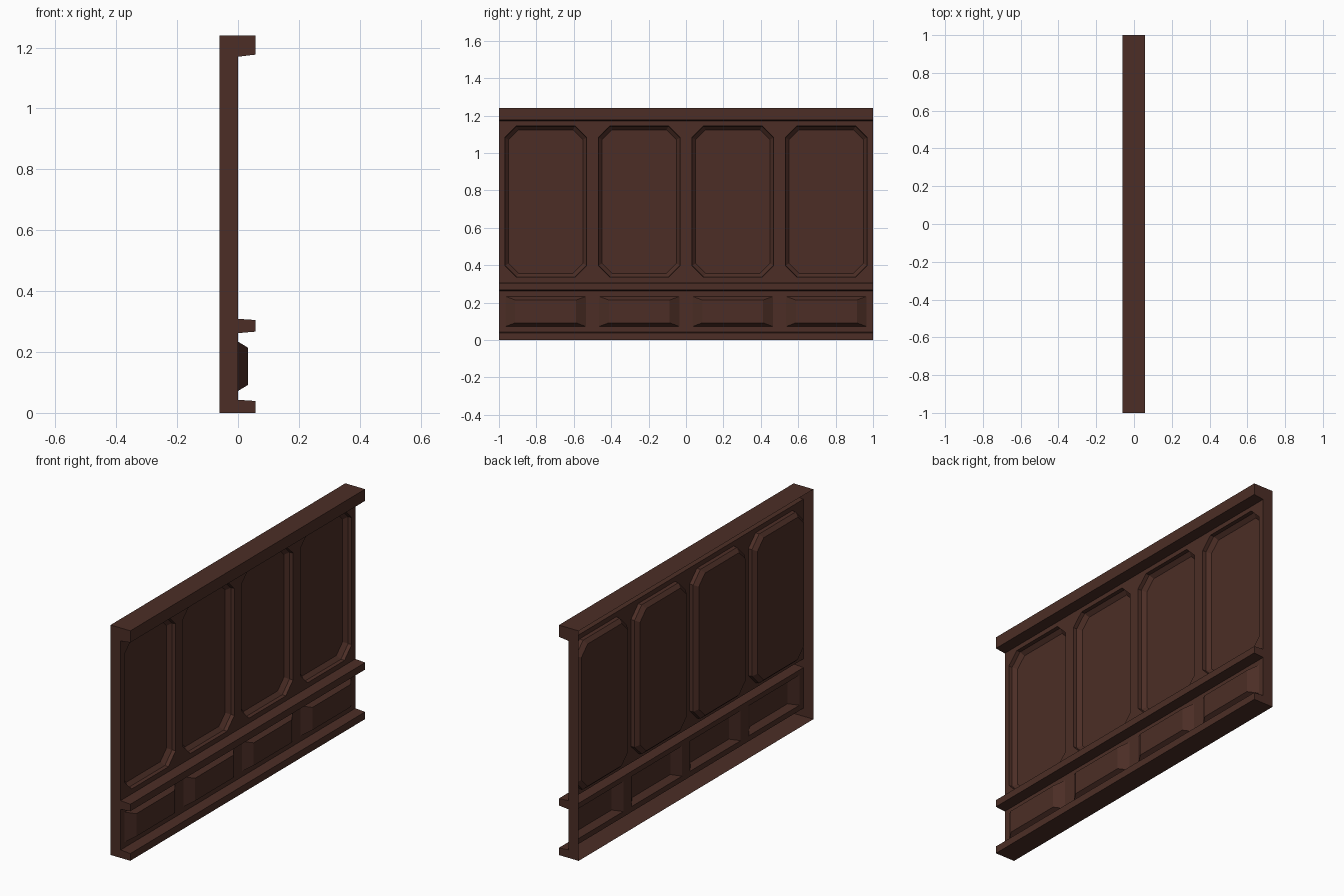
import bpy, bmesh

if "Cube" in bpy.data.objects:
    bpy.data.objects.remove(bpy.data.objects["Cube"])

wood = bpy.data.materials.new("dark walnut")
wood.diffuse_color = (0.072, 0.027, 0.019, 1)
wood.use_nodes = True
wood.node_tree.nodes["Principled BSDF"].inputs["Base Color"].default_value = wood.diffuse_color
BACK, FACE, LEDGE = -0.06, 0.0, 0.058


def make_object(name, bm):
    bmesh.ops.remove_doubles(bm, verts=bm.verts, dist=1e-5)
    mesh = bpy.data.meshes.new(name)
    bm.to_mesh(mesh)
    bm.free()
    mesh.materials.append(wood)
    obj = bpy.data.objects.new(name, mesh)
    bpy.context.collection.objects.link(obj)


def rect(x, y0, y1, z0, z1):
    return [(x, y0, z0), (x, y1, z0), (x, y1, z1), (x, y0, z1)]


def octagon(x, y0, y1, z0, z1, c):
    return [(x, y0, z0 + c), (x, y0 + c, z0), (x, y1 - c, z0), (x, y1, z0 + c),
            (x, y1, z1 - c), (x, y1 - c, z1), (x, y0 + c, z1), (x, y0, z1 - c)]


def face(bm, points):
    unique = list(dict.fromkeys(points))
    if len(unique) > 2:
        bm.faces.new([bm.verts.new(p) for p in unique])


def nested(bm, rings):
    """Join successive rings by bands of faces and close the last one."""
    for a, b in zip(rings, rings[1:]):
        n = len(a)
        for i in range(n):
            j = (i + 1) % n
            face(bm, [a[i], a[j], b[j], b[i]])
    face(bm, rings[-1])


# Moulding profile (x, z), following the front from bottom to top
profile = [(BACK, 0), (LEDGE, 0), (LEDGE, 0.039), (FACE, 0.043),
           (FACE, 0.262), (LEDGE, 0.267), (LEDGE, 0.305), (FACE, 0.309),
           (FACE, 1.17), (LEDGE, 1.177), (LEDGE, 1.24), (BACK, 1.24)]

# Rails, base and end caps: hollow shell, open at the back
bm = bmesh.new()
for (xa, za), (xb, zb) in zip(profile, profile[1:]):
    if not xa == xb == FACE:
        face(bm, [(xa, -1, za), (xa, 1, za), (xb, 1, zb), (xb, -1, zb)])
face(bm, [(x, -1, z) for x, z in profile])
face(bm, [(x, 1, z) for x, z in reversed(profile)])
make_object("rails_and_ends", bm)

# Upper wall with recessed octagonal panels
bm = bmesh.new()
for k in range(4):
    y = -0.75 + 0.5 * k
    border = [p for p in rect(FACE, y - 0.25, y + 0.25, 0.309, 1.17) for _ in (0, 1)]
    nested(bm, [border,
                octagon(FACE, y - 0.219, y + 0.219, 0.336, 1.145, 0.062),
                octagon(-0.02, y - 0.217, y + 0.217, 0.338, 1.143, 0.061),
                octagon(-0.04, y - 0.198, y + 0.198, 0.357, 1.124, 0.053)])
make_object("upper_recessed_panels", bm)

# Lower wall with raised bevelled panels
bm = bmesh.new()
for k in range(4):
    y = -0.75 + 0.5 * k
    nested(bm, [rect(FACE, y - 0.25, y + 0.25, 0.043, 0.262),
                rect(FACE, y - 0.216, y + 0.216, 0.072, 0.234),
                rect(0.033, y - 0.163, y + 0.163, 0.092, 0.214)])
make_object("lower_raised_panels", bm)
